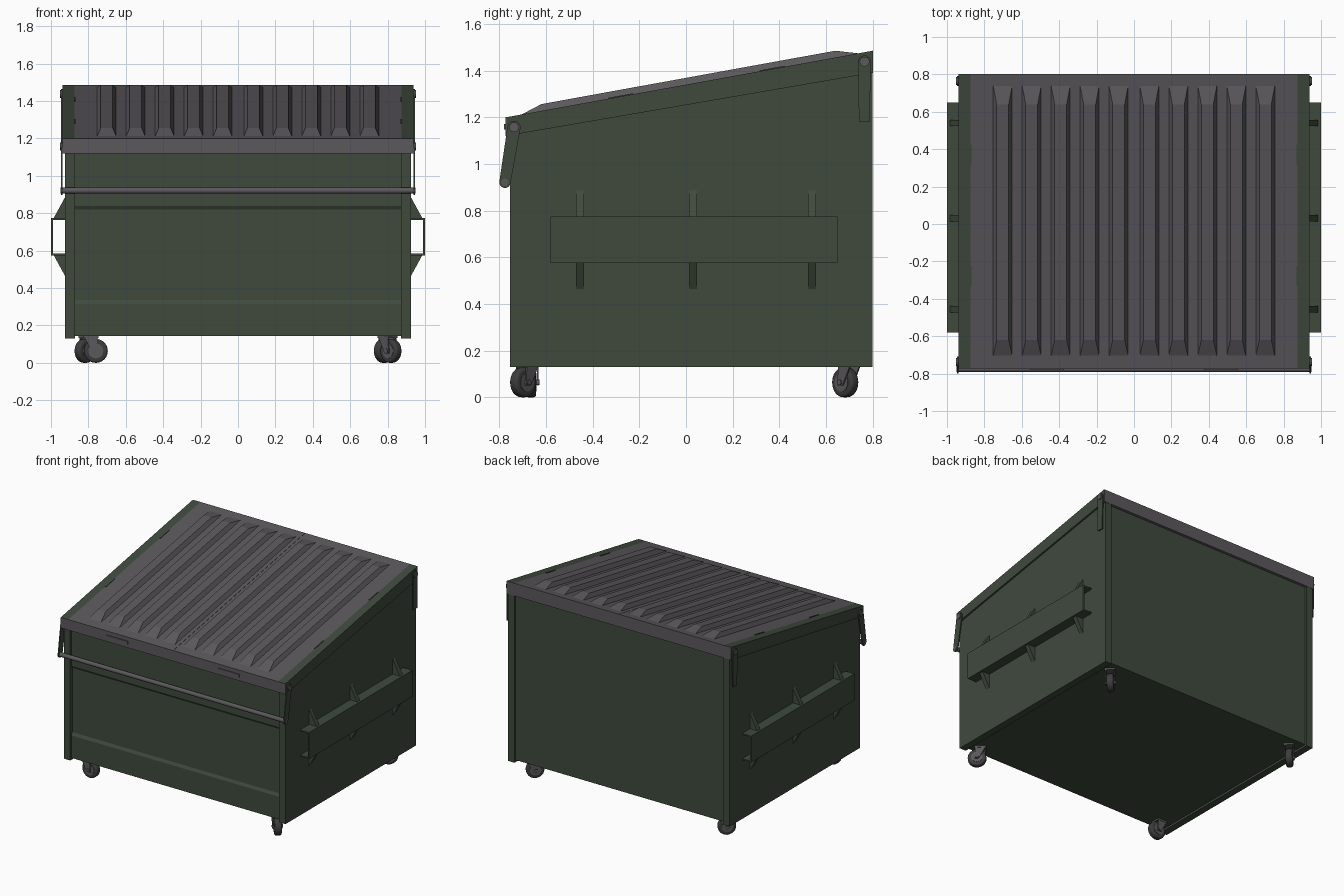
import bpy, bmesh, math
from mathutils import Matrix, Vector

cube = bpy.data.objects.get("Cube")
if cube:
    bpy.data.objects.remove(cube, do_unlink=True)


def material(name, color):
    m = bpy.data.materials.new(name)
    m.use_nodes = True
    m.diffuse_color = (*color, 1)
    m.node_tree.nodes["Principled BSDF"].inputs["Base Color"].default_value = (*color, 1)
    return m


GREEN = material("painted green steel", (0.05, 0.068, 0.048))
GREY = material("grey plastic", (0.105, 0.098, 0.105))
RUBBER = material("dark rubber", (0.045, 0.046, 0.045))


def finish(name, bm, mat, mirror=False):
    bmesh.ops.recalc_face_normals(bm, faces=bm.faces)
    mesh = bpy.data.meshes.new(name)
    bm.to_mesh(mesh)
    bm.free()
    mesh.materials.append(mat)
    ob = bpy.data.objects.new(name, mesh)
    bpy.context.collection.objects.link(ob)
    if mirror:
        ob.modifiers.new("mirror", "MIRROR")
    return ob


def prism(name, pts, lo, hi, mat, axis="x", mirror=False):
    """Extrude a (y,z) outline along x, or an (x,z) outline along y."""
    bm = bmesh.new()
    place = (lambda p, t: (t, *p)) if axis == "x" else (lambda p, t: (p[0], t, p[1]))
    a = [bm.verts.new(place(p, lo)) for p in pts]
    b = [bm.verts.new(place(p, hi)) for p in pts]
    bm.faces.new(a)
    bm.faces.new(b)
    for i in range(len(pts)):
        j = (i + 1) % len(pts)
        bm.faces.new((a[i], a[j], b[j], b[i]))
    return finish(name, bm, mat, mirror)


def box(name, x, y, z, mat, mirror=False):
    return prism(name, [(y[0], z[0]), (y[1], z[0]), (y[1], z[1]), (y[0], z[1])],
                 x[0], x[1], mat, mirror=mirror)


def cylinder(name, center, radius, length, mat, mirror=False, sides=24, bevel=0):
    """Cylinder lying along x."""
    bm = bmesh.new()
    bmesh.ops.create_cone(bm, cap_ends=True, segments=sides, radius1=radius,
                          radius2=radius, depth=length)
    if bevel:
        rim = [e for e in bm.edges if abs(e.verts[0].co.z - e.verts[1].co.z) < 1e-5]
        bmesh.ops.bevel(bm, geom=rim, offset=bevel, segments=3, profile=0.5, affect="EDGES")
    bm.transform(Matrix.Translation(center) @ Matrix.Rotation(math.pi / 2, 4, "Y"))
    ob = finish(name, bm, mat, mirror)
    bpy.ops.object.select_all(action="DESELECT")
    ob.select_set(True)
    bpy.context.view_layer.objects.active = ob
    bpy.ops.object.shade_smooth_by_angle(angle=math.radians(35))
    return ob


def link_outline(top, bottom, r_top, r_bottom, steps=8):
    """Outline of a round-ended bar running between two (y,z) points."""
    d = Vector(top) - Vector(bottom)
    start = math.atan2(d.y, d.x) - math.pi / 2
    pts = []
    for c, r, s in ((top, r_top, start), (bottom, r_bottom, start + math.pi)):
        for i in range(steps + 1):
            a = s + math.pi * i / steps
            pts.append((c[0] + r * math.cos(a), c[1] + r * math.sin(a)))
    return pts


FRONT, BACK = -0.77, 0.8
LOW, HIGH = 1.2, 1.485


def roof(y):
    return LOW + (HIGH - LOW) * (y - FRONT) / (BACK - FRONT)


# Hull between the side walls, with a shallow recess pressed into the front
hull = [(-0.742, 0.145), (0.785, 0.145), (0.785, roof(0.785) - 0.05),
        (-0.742, roof(-0.742) - 0.05), (-0.742, 0.84), (-0.73, 0.82),
        (-0.73, 0.335), (-0.742, 0.315)]
prism("hull", hull, -0.872, 0.872, GREEN)

# Side walls
wall = [(-0.755, 0.13), (BACK, 0.13), (BACK, roof(BACK) - 0.04), (-0.755, roof(-0.755) - 0.04)]
prism("side_wall", wall, 0.872, 0.925, GREEN, mirror=True)

# Lid: two grey halves, green side rails, grey lips front and back
skin = [(FRONT, LOW), (BACK, HIGH), (BACK, HIGH - 0.095), (FRONT, LOW - 0.08)]
prism("lid_half", skin, 0.001, 0.875, GREY, mirror=True)
prism("lid_side_rail", skin, 0.875, 0.938, GREEN, mirror=True)
box("front_lip", (-0.938, 0.938), (FRONT - 0.004, FRONT), (LOW - 0.08, LOW), GREY)
box("back_lip", (-0.938, 0.938), (BACK, BACK + 0.002), (HIGH - 0.095, HIGH), GREY)
box("lip_handle", (0.375, 0.555), (FRONT - 0.01, FRONT), (1.147, 1.17), GREY, mirror=True)

# Raised lid ribs with sloping ends
for i in range(5):
    x = 0.082 + 0.155 * i
    bm = bmesh.new()
    base, crown = [], []
    for sx, end in ((-1, 0), (1, 0), (1, 1), (-1, 1)):
        yb, yt = (-0.71, 0.745)[end], (-0.62, 0.64)[end]
        base.append(bm.verts.new((x + sx * 0.052, yb, roof(yb) - 0.002)))
        crown.append(bm.verts.new((x + sx * 0.032, yt, roof(yt) + 0.029)))
    bm.faces.new(base)
    bm.faces.new(crown)
    for k in range(4):
        n = (k + 1) % 4
        bm.faces.new((base[k], base[n], crown[n], crown[k]))
    finish("lid_rib", bm, GREY, mirror=True)

# Small clips along the lid rails
for y in (0.37, -0.28):
    z = roof(y)
    prism("lid_clip", [(y - 0.055, z - 0.015), (y + 0.055, z - 0.005),
                       (y + 0.055, z + 0.014), (y - 0.055, z - 0.006)],
          0.868, 0.876, GREEN, mirror=True)

# Front lock bar on swinging arms, and rear hinge arms
PIVOT, BAR, HINGE = (-0.737, 1.157), (-0.776, 0.921), (0.765, 1.438)
prism("front_arm", link_outline(PIVOT, BAR, 0.028, 0.024), 0.938, 0.946, GREEN, mirror=True)
rear = link_outline(HINGE, (0.765, 1.2), 0.027, 0.024)[:9]
prism("rear_arm", rear + [(0.741, 1.18), (0.787, 1.18)], 0.938, 0.946, GREEN, mirror=True)
for name, (y, z) in (("front_pivot", PIVOT), ("rear_pivot", HINGE)):
    cylinder(name, (0.945, y, z), 0.021, 0.016, GREY, mirror=True)
cylinder("lock_bar", (0, *BAR), 0.016, 1.9, GREY)

# Open-ended lifting pockets: outer plate and two flanges
POCKET = (-0.58, 0.65)
box("pocket_plate", (0.99, 1.0), POCKET, (0.575, 0.775), GREEN, mirror=True)
for z in (0.575, 0.765):
    box("pocket_flange", (0.92, 0.995), POCKET, (z, z + 0.01), GREEN, mirror=True)
for y in (-0.455, 0.03, 0.54):
    for edge, tip in ((0.775, 0.885), (0.575, 0.465)):
        prism("pocket_gusset", [(0.92, edge), (0.985, edge), (0.925, tip), (0.92, tip)],
              y - 0.017, y + 0.017, GREEN, axis="y", mirror=True)

# Swivel casters, each turned by its own angle
for x, y, turn in ((-0.785, -0.665, 90), (0.8, -0.68, 45), (0.8, 0.7, -45), (-0.8, 0.7, -45)):
    parts = [cylinder("caster_tyre", (0, -0.025, 0.064), 0.064, 0.046, RUBBER, bevel=0.012),
             cylinder("caster_hub", (0, -0.025, 0.064), 0.04, 0.05, GREY),
             cylinder("caster_axle", (0, -0.025, 0.064), 0.012, 0.076, GREY, sides=12),
             box("caster_plate", (-0.035, 0.035), (-0.04, 0.04), (0.132, 0.146), GREY)]
    for s in (-1, 1):
        fork = [(-0.04, 0.05), (-0.01, 0.05), (0.035, 0.134), (-0.035, 0.134)]
        parts.append(prism("caster_fork", fork, s * 0.026, s * 0.033, GREY))
    for ob in parts:
        ob.matrix_world = Matrix.Translation((x, y, 0)) @ Matrix.Rotation(math.radians(turn), 4, "Z")
